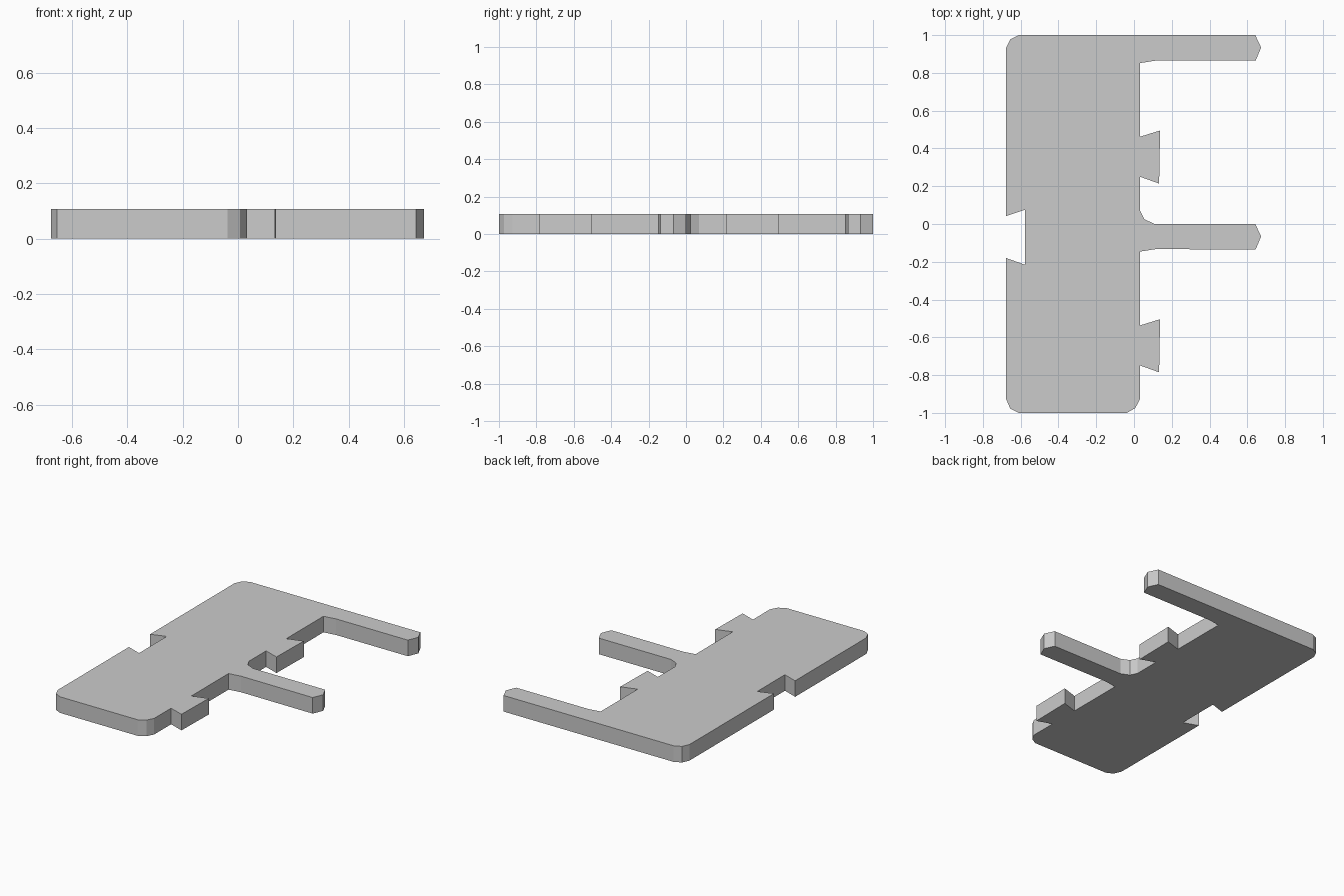
import bpy, bmesh

if "Cube" in bpy.data.objects:
    bpy.data.objects.remove(bpy.data.objects["Cube"])

THICK = 0.107
LEFT, RIGHT = -0.677, 0.032


def dovetail(y):
    """Tab on the right edge, listed from top to bottom."""
    return [(RIGHT, y + 0.105), (0.138, y + 0.138), (0.133, y - 0.143), (RIGHT, y - 0.107)]


def arm_tip(y):
    """Pointed end of an arm whose top edge is at y."""
    return [(0.642, y), (0.673, y - 0.066), (0.644, y - 0.135)]


def arm_root(y):
    """Shallow fillet below an arm."""
    return [(0.115, y), (RIGHT, y - 0.013)]


# Clockwise outline of the plate, starting at the rear left corner
outline = [(LEFT, 0.932), (-0.655, 0.978), (-0.61, 1.0)]
outline += arm_tip(1.0) + arm_root(0.865)                      # rear arm
outline += dovetail(0.357)                                     # rear tab
outline += [(RIGHT, 0.07), (0.055, 0.025), (0.11, 0.0)]        # large fillet
outline += arm_tip(0.0) + arm_root(-0.133)                     # middle arm
outline += dovetail(-0.642)                                    # front tab
outline += [(RIGHT, -0.927), (0.007, -0.974), (-0.038, -1.0)]  # front corners
outline += [(-0.61, -1.0), (-0.655, -0.978), (LEFT, -0.927)]
outline += [(LEFT, -0.18), (-0.577, -0.216), (-0.577, 0.075), (LEFT, 0.042)]  # socket

# Extrude the outline into a flat plate
bm = bmesh.new()
base = bm.faces.new([bm.verts.new((x, y, 0)) for x, y in outline])
result = bmesh.ops.extrude_face_region(bm, geom=[base], use_keep_orig=True)
top = [v for v in result["geom"] if isinstance(v, bmesh.types.BMVert)]
bmesh.ops.translate(bm, verts=top, vec=(0, 0, THICK))
bmesh.ops.recalc_face_normals(bm, faces=bm.faces)
mesh = bpy.data.meshes.new("interlocking_plate")
bm.to_mesh(mesh)
bm.free()
plate = bpy.data.objects.new("interlocking_plate", mesh)
bpy.context.collection.objects.link(plate)
